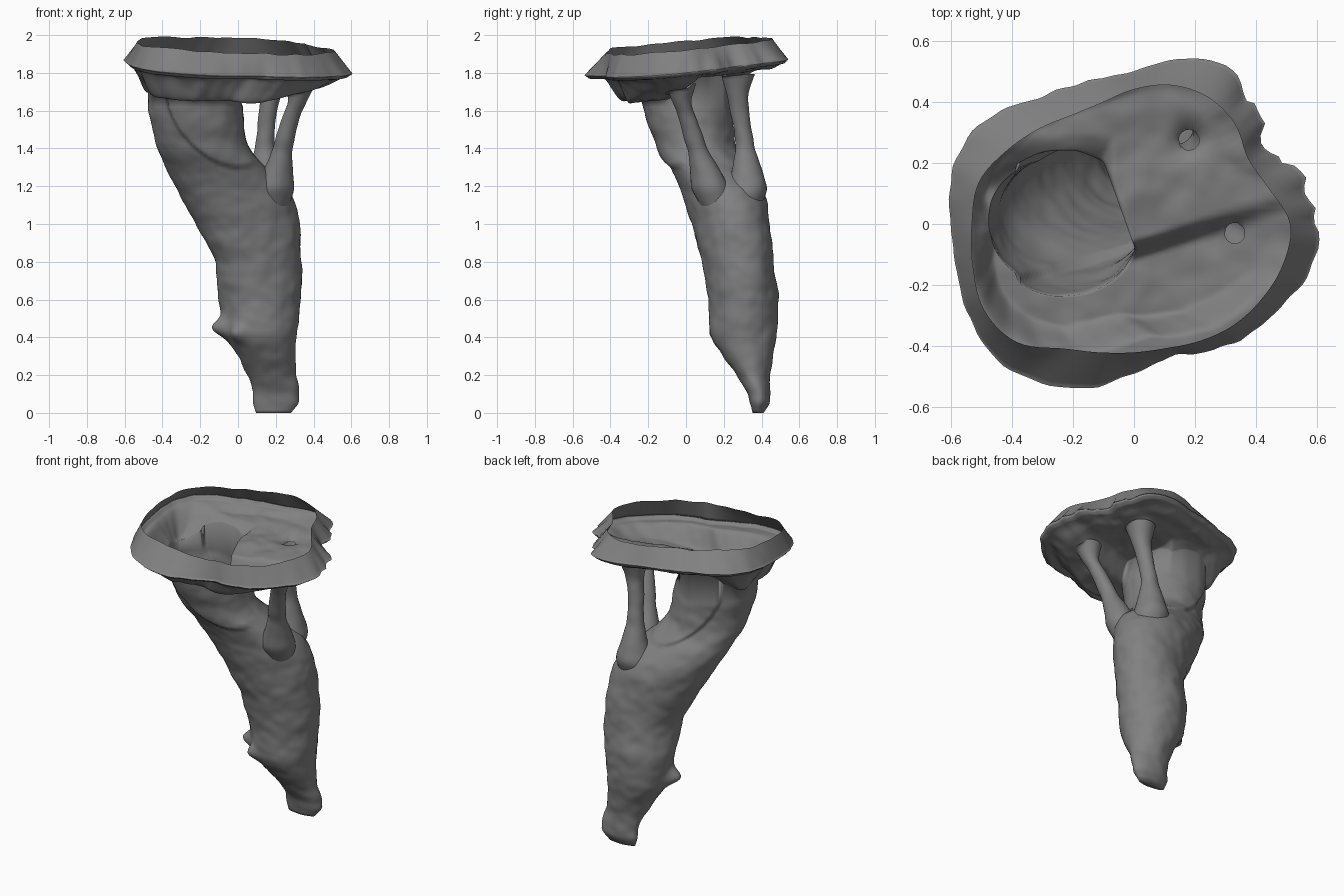
import bpy, bmesh, math, random
from mathutils import Vector, noise

if "Cube" in bpy.data.objects:
    bpy.data.objects.remove(bpy.data.objects["Cube"])

random.seed(4)
N = 144
TAU = 2 * math.pi

# Polar outlines of the cap, one radius every 15 degrees
OUTER = [.605, .575, .51, .55, .60, .56, .50, .49, .50, .55, .605, .62,
         .60, .60, .62, .63, .60, .55, .49, .45, .485, .52, .55, .60]
RIDGE = [.51, .455, .43, .465, .48, .47, .44, .41, .41, .44, .48, .525,
         .53, .545, .565, .545, .47, .435, .42, .42, .44, .465, .485, .505]

# Trunk sections: z, x min, x max, y min, y max
TRUNK = [(.0, .10, .27, .36, .40), (.04, .08, .32, .34, .44), (.12, .08, .33, .32, .45),
         (.2, .05, .31, .27, .44), (.3, .0, .30, .19, .46), (.4, -.07, .31, .13, .48),
         (.6, -.10, .335, .12, .49), (.8, -.12, .34, .08, .46), (1.0, -.22, .33, .03, .445),
         (1.1, -.28, .31, .0, .435), (1.2, -.33, .26, -.03, .40), (1.28, -.375, .17, -.07, .34),
         (1.36, -.41, .085, -.12, .27), (1.42, -.435, .045, -.14, .235),
         (1.6, -.475, .02, -.205, .22), (1.7, -.475, .01, -.22, .215)]

# Struts: x, y, z, radius
STRUTS = {
    "front_strut": [(.17, .2, 1.0, .07), (.19, .135, 1.18, .105), (.215, .095, 1.3, .075),
                    (.235, .06, 1.4, .05), (.285, .0, 1.58, .044), (.315, -.025, 1.65, .05),
                    (.33, -.03, 1.75, .085)],
    "back_strut": [(.15, .27, 1.0, .08), (.14, .32, 1.18, .11), (.14, .325, 1.3, .078),
                   (.14, .315, 1.4, .05), (.155, .285, 1.58, .046), (.175, .275, 1.68, .055),
                   (.18, .275, 1.8, .09)]}
TOPS = [Vector((.33, -.03)), Vector((.18, .275))]


def smooth(a, b, v):
    t = min(1, max(0, (v - a) / (b - a)))
    return t * t * (3 - 2 * t)


def polar(table, a):
    f = (a / TAU * 24) % 24
    i = int(f)
    t = f - i
    p0, p1, p2, p3 = (table[(i + k) % 24] for k in (-1, 0, 1, 2))
    return p1 + .5 * t * (p2 - p0 + t * (2*p0 - 5*p1 + 4*p2 - p3 + t * (3*(p1 - p2) + p3 - p0)))


def linear(table, key, v):
    v = min(max(v, table[0][key]), table[-1][key])
    for a, b in zip(table, table[1:]):
        if v <= b[key]:
            t = (v - a[key]) / (b[key] - a[key])
            return [p + (q - p) * t for p, q in zip(a, b)]


def softened(table, key, v, w):
    rows = [linear(table, key, v + k * w) for k in (-1, 0, 1)]
    return [sum(c) / 3 for c in zip(*rows)]


def rough(p, amount):
    return amount * (noise.noise(p * 6) + .5 * noise.noise(p * 15))


def plane(x, y):
    return 1.83 - .05 * x + .095 * y


def floor_height(x, y):
    # trough at the front getting shallower to the right, raised shelf behind it
    shelf = smooth(-.02, .05, y - (-.1 + .3 * x)) * smooth(-.16, -.06, x)
    trough = .145 - .085 * smooth(.05, .5, x)
    drop = trough + (.03 - trough) * max(shelf, smooth(.1, .3, y))
    d = (Vector((x, y)) - TOPS[1]).length
    return plane(x, y) - .015 - drop - .045 * math.exp(-(d / .05) ** 2)


def trunk_ring(z):
    _, x0, x1, y0, y1 = softened(TRUNK, 0, z, .02)
    cx, cy, rx, ry = (x0 + x1) / 2, (y0 + y1) / 2, (x1 - x0) / 2, (y1 - y0) / 2
    skew = .15 * smooth(.5, .9, z) * (1 - smooth(1.15, 1.35, z))
    ring = []
    for i in range(N):
        a = TAU * i / N
        p = Vector((cx + rx * math.cos(a), cy + ry * math.sin(a + skew), z))
        out = Vector((math.cos(a), math.sin(a), 0))
        push = rough(Vector((p.x, p.y, z * 1.3)), .009)
        # two knobs near the foot
        for c, h, r in (((-.09, .26, .45), .08, .05), ((.0, .16, .42), .045, .05)):
            push += h * math.exp(-((p - Vector(c)).length / r) ** 2)
        # pouch bulge on the front and back of the tube
        e = math.hypot((p.x + .11 + .35 * (z - 1.6)) / .26, (z - 1.62) / .33)
        push += .022 * (1 - smooth(.93, 1.0, e)) * abs(math.sin(a))
        ring.append(p + out * push)
    return ring


def loft(bm, rings):
    vs = [[bm.verts.new(p) for p in r] for r in rings]
    for a, b in zip(vs, vs[1:]):
        n = len(a)
        for i in range(n):
            j = (i + 1) % n
            bm.faces.new((a[i], a[j], b[j], b[i]))
    return vs


grey = bpy.data.materials.new("dark_grey")
grey.diffuse_color = (.22, .22, .22, 1)
grey.use_nodes = True
grey.node_tree.nodes["Principled BSDF"].inputs["Base Color"].default_value = grey.diffuse_color


def finish(bm, name):
    me = bpy.data.meshes.new(name)
    bm.to_mesh(me)
    bm.free()
    me.materials.append(grey)
    for p in me.polygons:
        p.use_smooth = True
    ob = bpy.data.objects.new(name, me)
    bpy.context.collection.objects.link(ob)
    return ob


# Hollow trunk
rings = [trunk_ring(1.62 * k / 100) for k in range(101)]

# Cap outline, ragged on the back right
outer, ridge = [], []
for i in range(N):
    a = TAU * i / N
    r = polar(OUTER, a) + .012 * noise.noise(Vector((math.cos(a), math.sin(a), 0)) * 7)
    if math.radians(-5) < a < math.radians(56):
        r += random.uniform(-.022, .014)
    x, y = r * math.cos(a), r * math.sin(a)
    outer.append(Vector((x, y, plane(x, y))))
    r = polar(RIDGE, a)
    x, y = r * math.cos(a), r * math.sin(a)
    p = Vector((x, y, plane(x, y) + .115))
    p.z += .012 * noise.noise(p * 9)
    ridge.append(p)

# Cap floor, from the mouth of the trunk (straighter on its right) out to the edge
mouth = trunk_ring(1.66)
for p in mouth:
    p.x = min(p.x, .01 - .36 * (p.y + .1))
first_floor = len(rings)
for k in range(45):
    s = 1 - k / 44
    ring = []
    for i in range(N):
        p = outer[i].lerp(mouth[i], s)
        d = (p.xy - outer[i].xy).length
        edge = plane(p.x, p.y) - .02 * smooth(0, .03, d)
        flat = .02 + .08 * max(0, -math.sin(TAU * i / N))
        p.z = edge + (floor_height(p.x, p.y) - edge) * smooth(flat, flat + .14, d)
        p.z += rough(p, .012) * smooth(0, .1, d)
        ring.append(p)
    rings.append(ring)

# Sloping collar from the edge up to the ridge
for k in range(9):
    rings.append([outer[i].lerp(ridge[i], k / 8) for i in range(N)])

bm = bmesh.new()
vs = loft(bm, rings)
bm.faces.new(list(reversed(vs[0])))
# Round openings where the struts meet the floor
floor_verts = {v for r in vs[first_floor:first_floor + 42] for v in r}
holes = [f for f in bm.faces if all(v in floor_verts for v in f.verts)
         and any((f.calc_center_median().xy - t).length < .026 for t in TOPS)]
bmesh.ops.delete(bm, geom=holes, context='FACES')
for v in bm.verts:
    for t in TOPS:
        if v.is_boundary and (v.co.xy - t).length < .07 and v.co.z < 1.83:
            v.co.xy = t + (v.co.xy - t).normalized() * .034
finish(bm, "trunk_and_cap")

# Slender struts flaring into the underside of the cap
for name, path in STRUTS.items():
    rs = []
    z0, z1 = path[0][2], path[-1][2]
    for k in range(46):
        x, y, z, r = softened(path, 2, z0 + (z1 - z0) * k / 45, .02)
        ring = []
        for i in range(32):
            a = TAU * i / 32
            out = Vector((math.cos(a), math.sin(a), 0))
            p = Vector((x, y, z)) + out * r
            p += out * rough(p, .006)
            p.z = min(p.z, floor_height(p.x, p.y) - .008)
            ring.append(p)
        rs.append(ring)
    bm = bmesh.new()
    loft(bm, rs)
    finish(bm, name)
